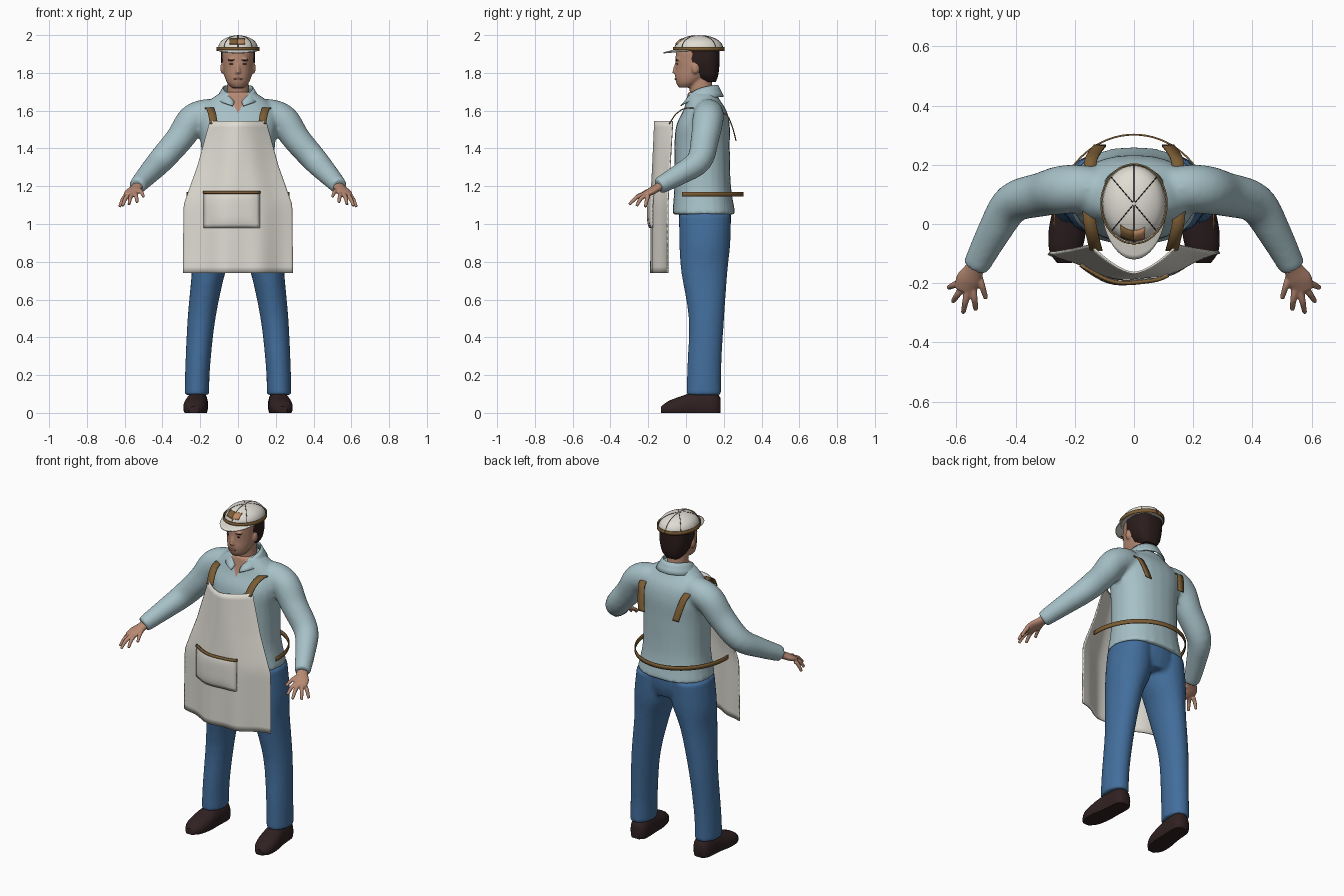
import bpy, bmesh, math
from mathutils import Vector

cube = bpy.data.objects.get("Cube")
if cube:
    bpy.data.objects.remove(cube, do_unlink=True)


def material(name, *rgb):
    m = bpy.data.materials.new(name)
    m.use_nodes = True
    m.diffuse_color = (*rgb, 1)
    m.node_tree.nodes["Principled BSDF"].inputs["Base Color"].default_value = (*rgb, 1)
    return m


skin = material("skin", .47, .25, .17)
lip = material("lips", .36, .15, .11)
shirt_blue = material("shirt blue", .38, .53, .57)
denim = material("denim blue", .055, .155, .33)
canvas = material("cream canvas", .74, .72, .65)
leather = material("brown leather", .2, .11, .035)
tan = material("tan patch", .5, .25, .12)
dark_hair = material("dark hair", .025, .012, .012)
shoe_brown = material("shoe brown", .03, .015, .016)

X, Y, Z = Vector((1, 0, 0)), Vector((0, 1, 0)), Vector((0, 0, 1))
FLAT, UPRIGHT = (X, Y), (X, Z)


def table(rows, k):
    """Linear lookup in rows of (key, value) with rising keys."""
    for (a, va), (b, vb) in zip(rows, rows[1:]):
        if k <= b:
            return va + (vb - va) * max(0, (k - a) / (b - a))
    return rows[-1][1]


def spline(rows, steps=4):
    """Smooth curve through rows of equal length."""
    p = [rows[0], *rows, rows[-1]]
    out = []
    for i in range(1, len(p) - 2):
        for j in range(steps):
            t = j / steps
            out.append([.5 * (2 * b + (c - a) * t + (2 * a - 5 * b + 4 * c - d) * t * t
                              + (3 * b - a - 3 * c + d) * t ** 3)
                        for a, b, c, d in zip(*p[i - 1:i + 3])])
    return out + [list(rows[-1])]


def loft(bm, rows, frame=None, n=24, power=2, floor=-9, side=1):
    """Closed skin over rings (x, y, z, ra, rb); rings follow the path if no frame."""
    rows = spline(rows)
    mids = [Vector(r[:3]) for r in rows]
    rings = []
    for i, (c, r) in enumerate(zip(mids, rows)):
        if frame:
            u, v = frame
        else:
            t = (mids[min(i + 1, len(mids) - 1)] - mids[max(i - 1, 0)]).normalized()
            u = t.cross(Z).normalized()
            v = u.cross(t)
        ring = []
        for k in range(n):
            a = math.tau * k / n
            ca, sa = math.cos(a), math.sin(a)
            q = c + u * math.copysign(abs(ca) ** (2 / power), ca) * r[3] \
                  + v * math.copysign(abs(sa) ** (2 / power), sa) * r[4]
            ring.append(bm.verts.new((q.x * side, q.y, max(q.z, floor))))
        rings.append(ring)
    for a, b in zip(rings, rings[1:]):
        for k in range(n):
            bm.faces.new((a[k], a[(k + 1) % n], b[(k + 1) % n], b[k]))
    bm.faces.new(rings[0])
    bm.faces.new(rings[-1])


def ball(bm, loc, size):
    made = bmesh.ops.create_uvsphere(bm, u_segments=16, v_segments=10, radius=1)["verts"]
    for v in made:
        v.co = Vector(loc) + Vector(a * b for a, b in zip(v.co, size))


def finish(bm, name, *mats, voxel=0, smooth=4, thick=0):
    bmesh.ops.recalc_face_normals(bm, faces=bm.faces)
    me = bpy.data.meshes.new(name)
    bm.to_mesh(me)
    bm.free()
    ob = bpy.data.objects.new(name, me)
    bpy.context.collection.objects.link(ob)
    if voxel:  # fuse overlapping volumes into one soft skin
        rm = ob.modifiers.new("fuse", 'REMESH')
        rm.mode, rm.voxel_size = 'VOXEL', voxel
        sm = ob.modifiers.new("soften", 'SMOOTH')
        sm.iterations = smooth
        ob.data = bpy.data.meshes.new_from_object(
            ob.evaluated_get(bpy.context.evaluated_depsgraph_get()))
        ob.modifiers.clear()
    if thick:
        so = ob.modifiers.new("thickness", 'SOLIDIFY')
        so.thickness, so.offset = thick, 0
    ob.data.materials.clear()
    for m in mats:
        ob.data.materials.append(m)
    ob.data.shade_smooth()
    if not voxel:
        ob.data.set_sharp_from_angle(angle=math.radians(50))
    return ob


def sheet(name, us, vs, f, *mats, thick=.006, rule=None):
    """Thin surface f(u, v), with an optional rule picking the colour."""
    bm = bmesh.new()
    g = [[bm.verts.new(f(u, v)) for v in vs] for u in us]
    for i in range(len(us) - 1):
        for j in range(len(vs) - 1):
            fc = bm.faces.new((g[i][j], g[i + 1][j], g[i + 1][j + 1], g[i][j + 1]))
            fc.material_index = rule(us[i], us[i + 1]) if rule else 0
    return finish(bm, name, *mats, thick=thick)


def span(a, b, n):
    return [a + (b - a) * i / n for i in range(n + 1)]


# Shirt: torso and sleeves fused, with an open neck
bm = bmesh.new()
loft(bm, [(0, .095, 1.05, .222, .168), (0, .088, 1.2, .195, .15), (0, .085, 1.4, .195, .147),
          (0, .09, 1.52, .21, .142), (0, .1, 1.6, .2, .115), (0, .09, 1.66, .145, .087),
          (0, .085, 1.7, .085, .075)], FLAT, power=2.3)
for s in (1, -1):
    loft(bm, [(.12, .12, 1.59, .07, .07), (.18, .12, 1.58, .08, .08), (.245, .115, 1.545, .082, .082),
              (.31, .1, 1.45, .075, .075), (.41, .07, 1.335, .068, .068),
              (.475, -.03, 1.265, .057, .057), (.535, -.145, 1.2, .045, .045)], side=s)
shirt = finish(bm, "shirt", shirt_blue, skin, voxel=.011, smooth=7)
bm = bmesh.new()
bm.from_mesh(shirt.data)
neck_low = 1.585
for s in (1, -1):
    bmesh.ops.bisect_plane(bm, geom=bm.verts[:] + bm.edges[:] + bm.faces[:],
                           plane_co=(0, 0, neck_low), plane_no=(s, 0, -.5))
for f in bm.faces:
    c = f.calc_center_median()
    f.material_index = int(c.y < .05 and abs(c.x) < .5 * (c.z - neck_low))
bm.to_mesh(shirt.data)
bm.free()


def collar_point(a, v):
    t = abs(a) / 2.9
    top = Vector((.078 * math.sin(a), .083 + .085 * math.cos(a), 1.735 - .09 * t ** 3))
    low = Vector((.115 * math.sin(a), .083 + .115 * math.cos(a), 1.675 - .05 * t ** 2))
    return top.lerp(low, v)


sheet("collar", span(-2.9, 2.9, 32), span(0, 1, 3), collar_point, shirt_blue)

# Trousers: hips and legs fused
bm = bmesh.new()
loft(bm, [(0, .1, .93, .18, .12), (0, .1, 1.0, .208, .138), (0, .1, 1.09, .2, .138)], FLAT)
for s in (1, -1):
    loft(bm, [(.115, .1, 1.05, .11, .138), (.125, .1, .9, .12, .135), (.155, .097, .75, .09, .123),
              (.193, .108, .5, .074, .094), (.213, .097, .25, .066, .09),
              (.218, .094, .095, .065, .093)], FLAT, side=s)
finish(bm, "trousers", denim, voxel=.011, smooth=5)

# Shoes
for s, side in ((1, "left"), (-1, "right")):
    bm = bmesh.new()
    loft(bm, [(.212, .182, .03, .03, .05), (.212, .15, .04, .052, .075), (.217, .06, .04, .056, .075),
              (.225, -.02, .032, .063, .058), (.232, -.09, .022, .054, .042),
              (.235, -.132, .014, .025, .02)], UPRIGHT, power=2.3, floor=0, side=s)
    finish(bm, side + "_shoe", shoe_brown)

    # Hand: palm, thumb and four fingers fused
    bm = bmesh.new()
    loft(bm, [(.515, -.11, 1.215, .03, .027), (.54, -.155, 1.19, .033, .021),
              (.56, -.19, 1.17, .042, .019), (.572, -.225, 1.152, .036, .014)], side=s)
    for base, tip in (((.527, -.165, 1.18), (.5, -.252, 1.145)),
                      ((.543, -.22, 1.16), (.535, -.29, 1.115)),
                      ((.563, -.228, 1.155), (.577, -.3, 1.103)),
                      ((.582, -.218, 1.15), (.612, -.262, 1.095)),
                      ((.595, -.2, 1.147), (.627, -.215, 1.09))):
        mid = (Vector(base) + Vector(tip)) / 2 + Z * .01
        loft(bm, [(*base, .012, .012), (*mid, .011, .011), (*tip, .008, .008)], n=12, side=s)
    finish(bm, side + "_hand", skin, voxel=.004, smooth=3)

# Head with nose, ears and neck
bm = bmesh.new()
loft(bm, [(0, .0, 1.722, .034, .038), (0, .01, 1.745, .056, .061), (0, .033, 1.78, .071, .091),
          (0, .05, 1.82, .079, .106), (0, .055, 1.87, .083, .111), (0, .057, 1.92, .082, .105),
          (0, .06, 1.96, .05, .07)], FLAT)
loft(bm, [(0, .09, 1.6, .07, .06), (0, .083, 1.68, .06, .062), (0, .075, 1.78, .056, .06)], FLAT)
loft(bm, [(0, -.046, 1.862, .007, .008), (0, -.052, 1.83, .01, .014), (0, -.054, 1.798, .016, .02)],
     FLAT, n=12)
for s in (1, -1):
    ball(bm, (s * .082, .05, 1.825), (.012, .02, .03))
    ball(bm, (s * .03, -.043, 1.872), (.026, .012, .008))
finish(bm, "head", skin, voxel=.006, smooth=3)

bm = bmesh.new()
loft(bm, [(0, .118, 1.752, .045, .04), (0, .105, 1.785, .07, .065), (0, .09, 1.83, .085, .086),
          (0, .086, 1.87, .09, .092), (0, .086, 1.935, .09, .092)], FLAT, power=2.7)
finish(bm, "hair", dark_hair)

bm = bmesh.new()
for s in (1, -1):
    ball(bm, (s * .033, -.05, 1.868), (.021, .005, .004))
    ball(bm, (s * .033, -.045, 1.847), (.013, .005, .0035))
finish(bm, "brows_and_eyes", dark_hair)
bm = bmesh.new()
ball(bm, (0, -.053, 1.767), (.024, .007, .006))
finish(bm, "mouth", lip)

# Cap: dome, band, seams, brim and front patches
CAP_Y, CAP_X, CAP_L = .068, .107, .13
dome = [(1.915, 1), (1.945, .96), (1.968, .83), (1.985, .6), (1.995, .33), (1.998, .05)]
bm = bmesh.new()
loft(bm, [(0, CAP_Y, z, CAP_X * k, CAP_L * k) for z, k in dome], FLAT, n=36)
ball(bm, (0, CAP_Y, 1.996), (.008, .008, .004))
finish(bm, "cap_dome", canvas)
sheet("cap_band", span(0, math.tau, 40), [1.917, 1.938],
      lambda a, z: (.111 * math.sin(a), CAP_Y + .134 * math.cos(a), z), leather)
bm = bmesh.new()
for a in (0, .8, 2.35, math.pi, 3.93, 5.48):
    loft(bm, [(CAP_X * k * math.sin(a), CAP_Y + CAP_L * k * math.cos(a), z, .0015, .0015)
              for z, k in dome], n=6)
finish(bm, "cap_seams", dark_hair)
sheet("cap_brim", span(-1.5, 1.5, 24), span(0, 1, 4),
      lambda a, v: (.108 * math.sin(a), CAP_Y - (.125 + .062 * v) * math.cos(a),
                    1.922 - .016 * v * math.cos(a)), canvas)


def cap_front(x, z):
    k = table(dome, z)
    return (x, CAP_Y - CAP_L * k * math.sqrt(1 - (x / (CAP_X * k)) ** 2) - .003, z)


sheet("cap_patch_dark", span(-.045, -.002, 4), span(1.952, 1.98, 3), cap_front, leather)
sheet("cap_patch_light", span(-.002, .037, 4), span(1.952, 1.98, 3), cap_front, tan)

# Apron with bound edges
half_width = [(.74, .29), (1.1, .287), (1.31, .212), (1.545, .147)]


def apron_point(u, z):
    low = (1.545 - z) / .8
    y = -.165 - .022 * min(1, low * 2) + .095 * abs(u) ** 1.6
    return Vector((u * table(half_width, z), y + .009 * low * math.sin(9 * u + 1), z))


edge = .965
sheet("apron", [-1] + span(-edge, edge, 30) + [1], span(.74, 1.545, 24), apron_point,
      canvas, leather, thick=.007, rule=lambda a, b: int(abs(a + b) / 2 > edge))


# Pocket and its top binding
def pocket_point(x, z, lift=.006):
    p = apron_point(x / table(half_width, z), z)
    bulge = max(0, 1 - ((x + .033) / .148) ** 4) * max(0, 1 - ((z - 1.08) / .105) ** 4)
    p.y -= lift + .014 * bulge
    return p


sheet("pocket", span(-.18, .115, 16), span(.98, 1.17, 10), pocket_point, canvas)
sheet("pocket_binding", span(-.182, .117, 16), [1.16, 1.174],
      lambda x, z: pocket_point(x, z, .01), leather, thick=.009)

# Shoulder straps and waist strap
path = spline([(.128, -.088, 1.53), (.138, -.05, 1.585), (.15, .01, 1.615), (.155, .1, 1.6),
               (.148, .205, 1.585), (.132, .243, 1.52), (.115, .265, 1.44)])
for s, side in ((1, "left"), (-1, "right")):
    sheet(side + "_shoulder_strap", range(len(path)), [-.021, .021],
          lambda i, w: (s * (path[i][0] + w), path[i][1], path[i][2]), leather)
sheet("waist_strap", span(-.07, math.pi + .07, 40), [1.145, 1.17],
      lambda a, z: (.27 * math.cos(a), .302 * math.sin(a), z), leather)
